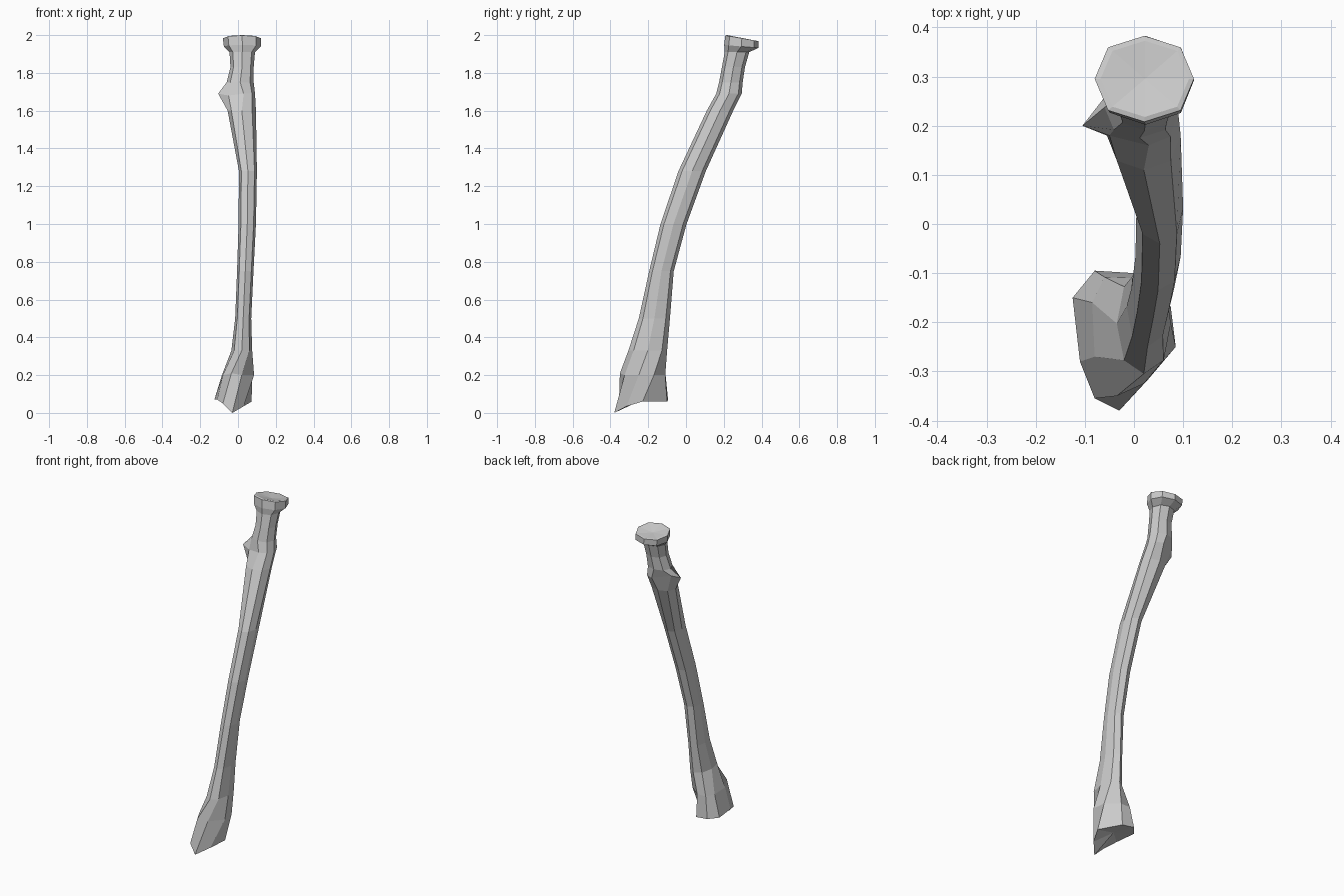
import bpy, bmesh
from math import cos, sin, pi, copysign

SIDES = 8


def ring(z, x0, x1, y0, y1, tilt=0.0, power=0.9):
    """Eight-sided rounded section filling a box, starting at -x, going counter-clockwise."""
    cx, cy, rx, ry = (x0 + x1) / 2, (y0 + y1) / 2, (x1 - x0) / 2, (y1 - y0) / 2
    pts = []
    for i in range(SIDES):
        a = pi + 2 * pi * i / SIDES
        c, s = [copysign(abs(v) ** power, v) if abs(v) > 1e-6 else 0 for v in (cos(a), sin(a))]
        pts.append((cx + rx * c, cy + ry * s, z + tilt * s))
    return pts


def loft(name, rings, bottom, top):
    """Skin the sections and close both ends with a fan to a centre point."""
    bm = bmesh.new()
    loops = [[bm.verts.new(p) for p in r] for r in rings]
    low, high = bm.verts.new(bottom), bm.verts.new(top)
    for i in range(SIDES):
        j = (i + 1) % SIDES
        for a, b in zip(loops, loops[1:]):
            bm.faces.new((a[i], a[j], b[j], b[i]))
        bm.faces.new((low, loops[0][j], loops[0][i]))
        bm.faces.new((high, loops[-1][i], loops[-1][j]))
    bmesh.ops.recalc_face_normals(bm, faces=bm.faces)
    mesh = bpy.data.meshes.new(name)
    bm.to_mesh(mesh)
    bm.free()
    ob = bpy.data.objects.new(name, mesh)
    bpy.context.collection.objects.link(ob)
    return ob


# flared wrist end: irregular rim with a pointed tip at the front
wrist_rim = [(-0.125, -0.15, 0.07), (-0.11, -0.28, 0.07), (-0.08, -0.355, 0.05),
             (-0.03, -0.38, 0.0), (0.03, -0.315, 0.035), (0.072, -0.23, 0.06),
             (0.0, -0.10, 0.06), (-0.08, -0.095, 0.07)]
wrist_upper = [(-0.085, -0.16, 0.2), (-0.08, -0.27, 0.2), (-0.035, -0.35, 0.21),
               (0.02, -0.325, 0.2), (0.085, -0.25, 0.2), (0.075, -0.17, 0.2),
               (0.0, -0.11, 0.2), (-0.06, -0.108, 0.2)]

# shaft sections, bottom to top
shaft = [ring(*s) for s in (
    (0.33, -0.035, 0.075, -0.305, -0.10),
    (0.50, -0.015, 0.07, -0.25, -0.085),
    (0.75, -0.005, 0.082, -0.195, -0.065),
    (1.00, 0.003, 0.095, -0.135, 0.003),
    (1.28, 0.005, 0.10, -0.04, 0.105),
    (1.60, -0.055, 0.095, 0.11, 0.25))]

# raised bump on the inner side below the neck
bump = ring(1.69, -0.03, 0.09, 0.16, 0.295)
bump[0] = (-0.105, 0.20, 1.69)
bump[1] = (-0.05, 0.18, 1.68)
bump[7] = (-0.07, 0.245, 1.71)
bump_top = ring(1.75, -0.06, 0.083, 0.175, 0.30)

# neck and disc-shaped head with a slightly dished, tilted top
neck = [ring(1.83, -0.04, 0.083, 0.19, 0.312), ring(1.91, -0.045, 0.09, 0.205, 0.335)]
head = [ring(1.94, -0.075, 0.122, 0.202, 0.383, -0.008),
        ring(1.983, -0.08, 0.122, 0.208, 0.383, -0.015),
        ring(1.985, -0.068, 0.112, 0.218, 0.373, -0.015)]

loft("forearm_bone", [wrist_rim, wrist_upper] + shaft + [bump, bump_top] + neck + head,
     bottom=(-0.035, -0.22, 0.075), top=(0.022, 0.295, 1.975))
